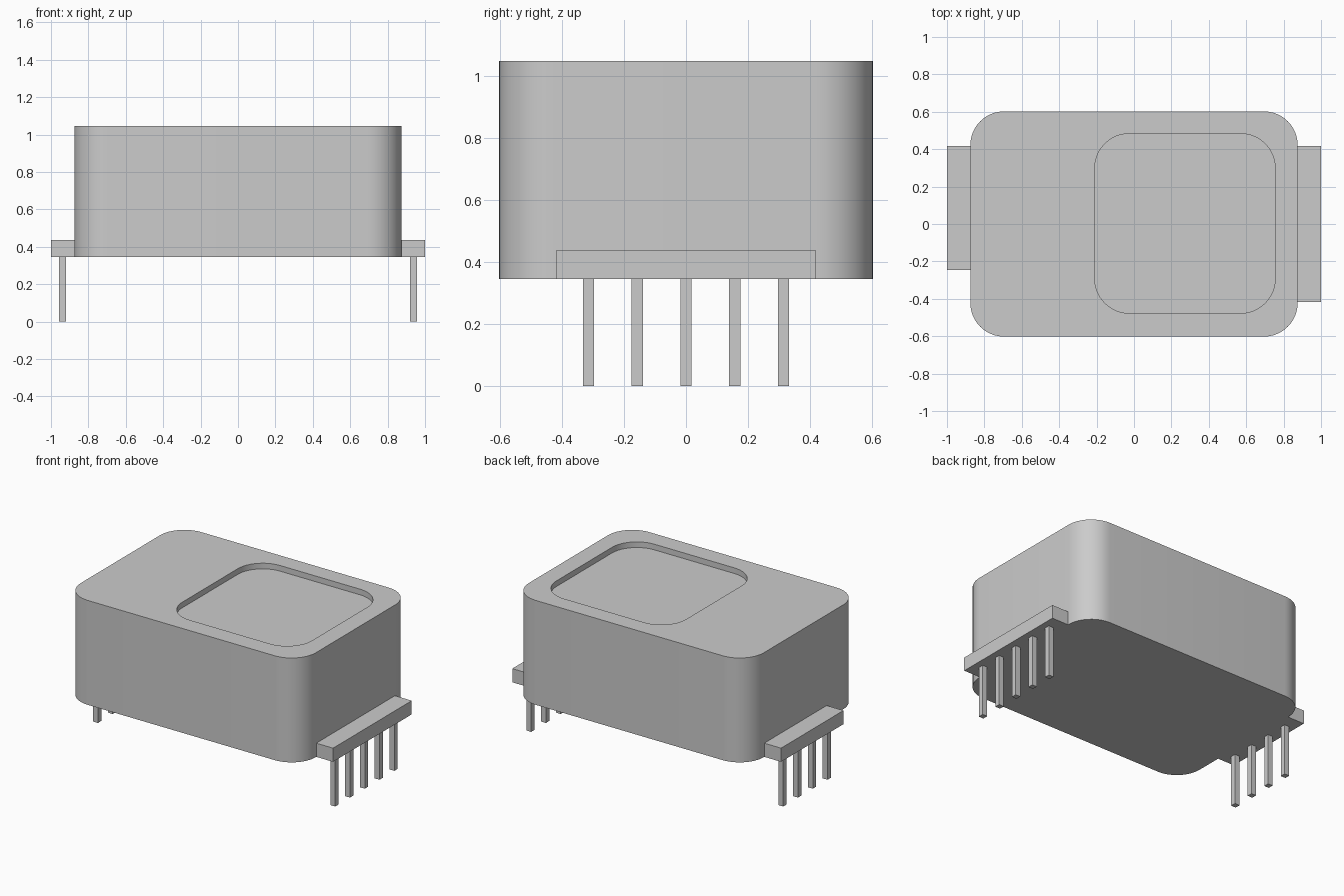
import bpy
import bmesh
from math import cos, sin, pi

cube = bpy.data.objects.get("Cube")
if cube:
    bpy.data.objects.remove(cube, do_unlink=True)

grey = bpy.data.materials.new("plain_grey")
grey.use_nodes = True
grey.diffuse_color = (0.6, 0.6, 0.6, 1)
grey.node_tree.nodes["Principled BSDF"].inputs["Base Color"].default_value = (0.6, 0.6, 0.6, 1)


def finish(name, bm):
    bmesh.ops.recalc_face_normals(bm, faces=bm.faces)
    mesh = bpy.data.meshes.new(name)
    bm.to_mesh(mesh)
    bm.free()
    mesh.materials.append(grey)
    obj = bpy.data.objects.new(name, mesh)
    bpy.context.collection.objects.link(obj)
    return obj


def box(name, x0, x1, y0, y1, z0, z1):
    bm = bmesh.new()
    bmesh.ops.create_cube(bm, size=1)
    for v in bm.verts:
        v.co.x = x1 if v.co.x > 0 else x0
        v.co.y = y1 if v.co.y > 0 else y0
        v.co.z = z1 if v.co.z > 0 else z0
    return finish(name, bm)


def rounded_block(name, x0, x1, y0, y1, z0, z1, r, steps=12):
    """Vertical prism with rounded corners in plan."""
    corners = [(x1 - r, y1 - r), (x0 + r, y1 - r), (x0 + r, y0 + r), (x1 - r, y0 + r)]
    bm = bmesh.new()
    ring = []
    for i, (cx, cy) in enumerate(corners):
        for s in range(steps + 1):
            a = (i + s / steps) * pi / 2
            ring.append(bm.verts.new((cx + r * cos(a), cy + r * sin(a), z0)))
    base = bm.faces.new(ring)
    top = bmesh.ops.extrude_face_region(bm, geom=[base], use_keep_orig=True)["geom"]
    for v in top:
        if isinstance(v, bmesh.types.BMVert):
            v.co.z = z1
    return finish(name, bm)


# Main housing with a shallow rounded recess in the top
BOTTOM, TOP = 0.345, 1.047
housing = rounded_block("housing", -0.875, 0.875, -0.602, 0.602, BOTTOM, TOP, 0.18)
cutter = rounded_block("recess_cutter", -0.21, 0.755, -0.477, 0.483, TOP - 0.038, TOP + 0.1, 0.185)
cutter.hide_render = True

bpy.context.view_layer.objects.active = housing
housing.select_set(True)
cut = housing.modifiers.new("recess", 'BOOLEAN')
cut.operation = 'DIFFERENCE'
cut.solver = 'EXACT'
cut.object = cutter
bpy.ops.object.modifier_apply(modifier=cut.name)
bpy.data.objects.remove(cutter, do_unlink=True)
bpy.ops.object.shade_smooth_by_angle(angle=pi / 6)

# Pin headers: five pins on the left side, four on the right
PITCH, HALF = 0.157, 0.018
for side, sign, first, y0 in (("left", 1, -2, -0.418), ("right", -1, -1, -0.245)):
    inner, outer = sorted((sign * 0.875, sign * 1.0))
    box(side + "_header_strip", inner, outer, y0, 0.418, BOTTOM, 0.437)
    x = sign * 0.938
    for i in range(first, 3):
        y = i * PITCH
        box(f"{side}_pin_{i - first + 1}", x - HALF, x + HALF, y - HALF, y + HALF, 0, BOTTOM)
